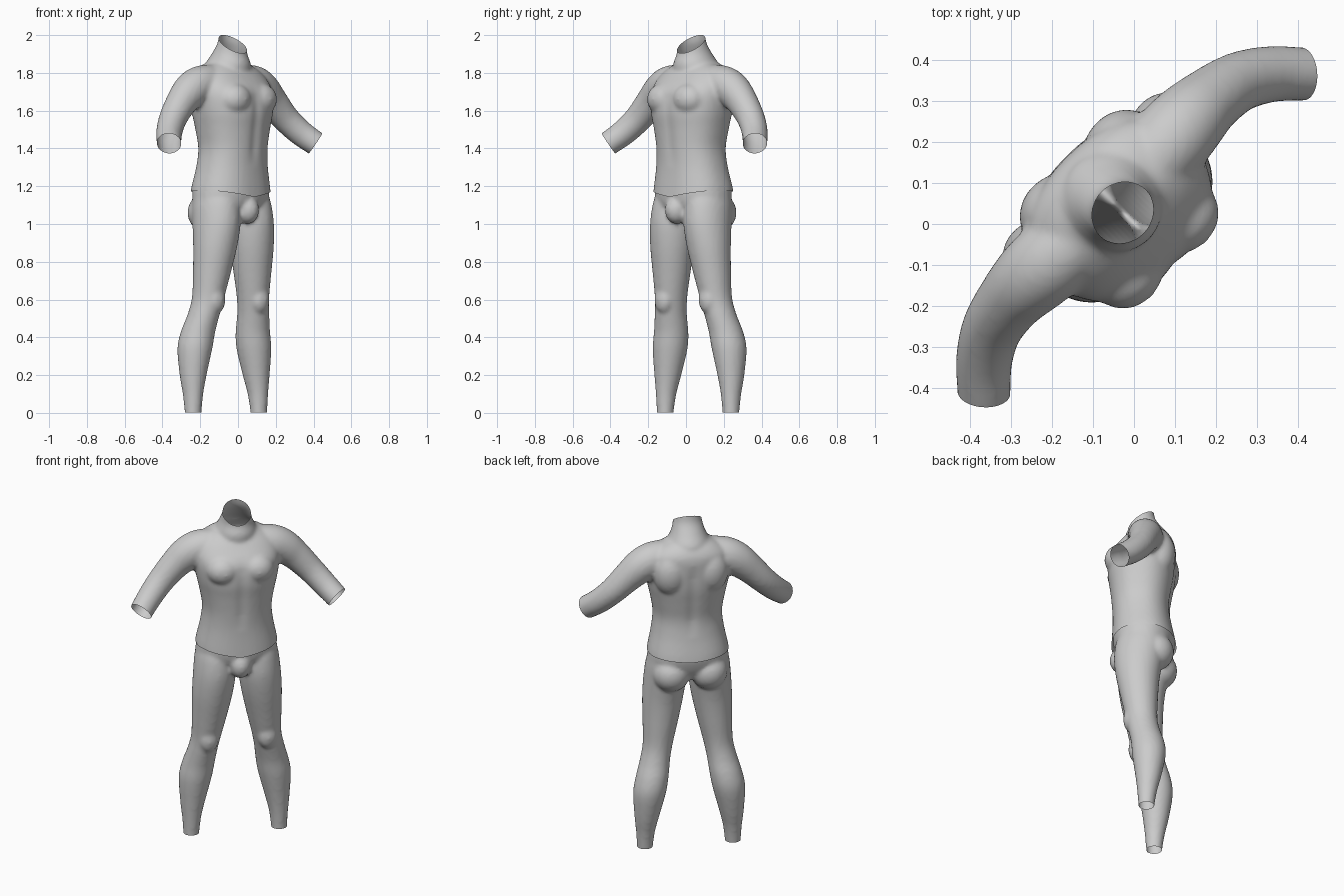
import bpy, bmesh, math
from mathutils import Vector, Matrix

if "Cube" in bpy.data.objects:
    bpy.data.objects.remove(bpy.data.objects["Cube"])

# Built in a local frame facing -y, then every part is turned 45 degrees about z.
TURN = Matrix.Rotation(math.radians(45), 4, 'Z')


def resample(rows, steps=4):
    """Catmull-Rom interpolation of a list of equal-length tuples."""
    out = []
    for i in range(len(rows) - 1):
        p = [rows[max(i - 1, 0)], rows[i], rows[i + 1], rows[min(i + 2, len(rows) - 1)]]
        for s in range(steps):
            t = s / steps
            out.append([0.5 * (2 * b + (c - a) * t + (2 * a - 5 * b + 4 * c - d) * t * t
                        + (3 * b - a - 3 * c + d) * t ** 3) for a, b, c, d in zip(*p)])
    return out + [list(rows[-1])]


def loft(bm, rows, follow=False, power=2.0, sides=40):
    """Closed tube through rows of (x, y, z, half width, half depth)."""
    rows = resample(rows)
    pts = [Vector(r[:3]) for r in rows]
    rings = []
    for i, r in enumerate(rows):
        rot = Matrix.Identity(3)
        if follow:
            d = pts[min(i + 1, len(pts) - 1)] - pts[max(i - 1, 0)]
            rot = Vector((0, 0, 1)).rotation_difference(d).to_matrix()
        ring = []
        for k in range(sides):
            a = 2 * math.pi * k / sides
            c, s = math.cos(a), math.sin(a)
            e = 2 / power
            v = Vector((r[3] * math.copysign(abs(c) ** e, c), r[4] * math.copysign(abs(s) ** e, s), 0))
            ring.append(bm.verts.new(pts[i] + rot @ v))
        rings.append(ring)
    for lo, hi in zip(rings, rings[1:]):
        for k in range(sides):
            j = (k + 1) % sides
            bm.faces.new((lo[k], lo[j], hi[j], hi[k]))
    bm.faces.new(rings[0][::-1])
    bm.faces.new(rings[-1])


def ball(bm, pos, size):
    bmesh.ops.create_uvsphere(bm, u_segments=24, v_segments=16, radius=1,
                              matrix=Matrix.Translation(pos) @ Matrix.Diagonal((*size, 1)))


def mirror_rows(rows, s):
    return [(s * r[0], *r[1:]) for r in rows]


def fuse(name, bm, cuts, shape=None, smooth=6):
    """Merge the overlapping solids into one skin, then open it at each cut."""
    bmesh.ops.recalc_face_normals(bm, faces=bm.faces)
    me = bpy.data.meshes.new(name)
    bm.to_mesh(me)
    bm.free()
    ob = bpy.data.objects.new(name, me)
    bpy.context.collection.objects.link(ob)
    m = ob.modifiers.new("merge", 'REMESH')
    m.mode, m.voxel_size = 'VOXEL', 0.011
    m = ob.modifiers.new("soften", 'SMOOTH')
    m.factor, m.iterations = 0.5, smooth
    dg = bpy.context.evaluated_depsgraph_get()
    new = bpy.data.meshes.new_from_object(ob.evaluated_get(dg))
    ob.modifiers.clear()
    ob.data = new
    bm = bmesh.new()
    bm.from_mesh(new)
    for co, no, near in cuts:
        co, no = Vector(co), Vector(no)
        faces = [f for f in bm.faces if (f.calc_center_median() - co).length < near]
        geom = faces + list({e for f in faces for e in f.edges}) + list({v for f in faces for v in f.verts})
        bmesh.ops.bisect_plane(bm, geom=geom, plane_co=co, plane_no=no, clear_outer=True)
    if shape:
        for v in bm.verts:
            shape(v.co)
    for f in bm.faces:
        f.smooth = True
    bm.to_mesh(new)
    bm.free()
    ob.matrix_world = TURN
    return ob


# Shirt: torso
bm = bmesh.new()
loft(bm, [(0, .055, 1.10, .228, .182), (0, .055, 1.18, .226, .178), (0, .045, 1.30, .202, .162),
          (0, .038, 1.40, .192, .160), (0, .040, 1.50, .207, .172), (0, .042, 1.60, .228, .186),
          (0, .050, 1.70, .238, .182), (0, .078, 1.78, .222, .150), (0, .088, 1.83, .165, .115),
          (0, .085, 1.86, .100, .080)], power=2.25)
# Shirt: high collar
loft(bm, [(0, .080, 1.76, .12, .12), (0, .075, 1.84, .116, .128), (0, .064, 1.90, .092, .097),
          (0, .044, 1.955, .079, .079), (0, .036, 2.01, .074, .074), (0, .030, 2.09, .07, .07)])
arm = [(.10, .070, 1.755, .09, .09), (.20, .080, 1.740, .098, .098), (.27, .084, 1.705, .096, .094),
       (.34, .082, 1.645, .084, .082), (.42, .066, 1.560, .074, .074), (.49, .025, 1.485, .069, .069),
       (.548, -.032, 1.427, .065, .065), (.60, -.085, 1.375, .063, .063)]
cuts = [((0, .04, 1.953), (0, -.56, .83), .2), ((0, .05, 1.175), (0, 0, -1), .4)]
for s in (-1, 1):
    loft(bm, mirror_rows(arm, s), follow=True, sides=28)
    ball(bm, (s * .095, -.07, 1.66), (.095, .085, .085))   # chest muscle
    ball(bm, (s * .11, .15, 1.68), (.10, .09, .13))        # shoulder blade
    cuts.append(((s * .548, -.032, 1.427), (s * .62, -.55, -.56), .15))


def hem(co):
    if co.z < 1.3:
        dip = max(0, 1 - abs(co.x) / .2) * (1 if co.y < .05 else .4)
        co.z -= .032 * dip * min(1, (1.3 - co.z) / .12)
    # shallow centre groove on chest and spine
    elif co.z < 1.75:
        g = math.exp(-(co.x / .03) ** 2) * min(1, (co.z - 1.3) / .1, (1.75 - co.z) / .08)
        co.y += .007 * g * (1 if co.y < .05 else -1)


fuse("shirt", bm, cuts, hem)

# Trousers: hips
bm = bmesh.new()
loft(bm, [(0, .065, 1.03, .15, .11), (0, .055, 1.09, .222, .150), (0, .055, 1.15, .224, .166),
          (0, .055, 1.20, .218, .168), (0, .055, 1.30, .21, .165)], power=2.2)
ball(bm, (0, -.07, 1.075), (.06, .065, .075))              # front bulge
leg = [(.247, .088, -.08, .040, .040), (.246, .090, 0, .044, .044), (.243, .094, .10, .053, .055),
       (.236, .100, .20, .070, .072), (.221, .102, .34, .091, .093), (.205, .094, .43, .090, .092),
       (.186, .072, .52, .083, .087), (.168, .056, .61, .083, .088), (.152, .044, .74, .098, .102),
       (.137, .034, .88, .113, .120), (.125, .036, 1.00, .118, .136), (.118, .048, 1.10, .114, .140),
       (.112, .055, 1.16, .105, .130)]
cuts = [((0, .05, 1.205), (0, 0, 1), .4)]
for s in (-1, 1):
    loft(bm, mirror_rows(leg, s), sides=32)
    ball(bm, (s * .105, .125, 1.06), (.105, .105, .105))   # seat
    ball(bm, (s * .165, .0, .60), (.055, .045, .075))      # knee
    cuts.append(((s * .245, .09, .003), (0, 0, -1), .2))
fuse("trousers", bm, cuts, smooth=5)
